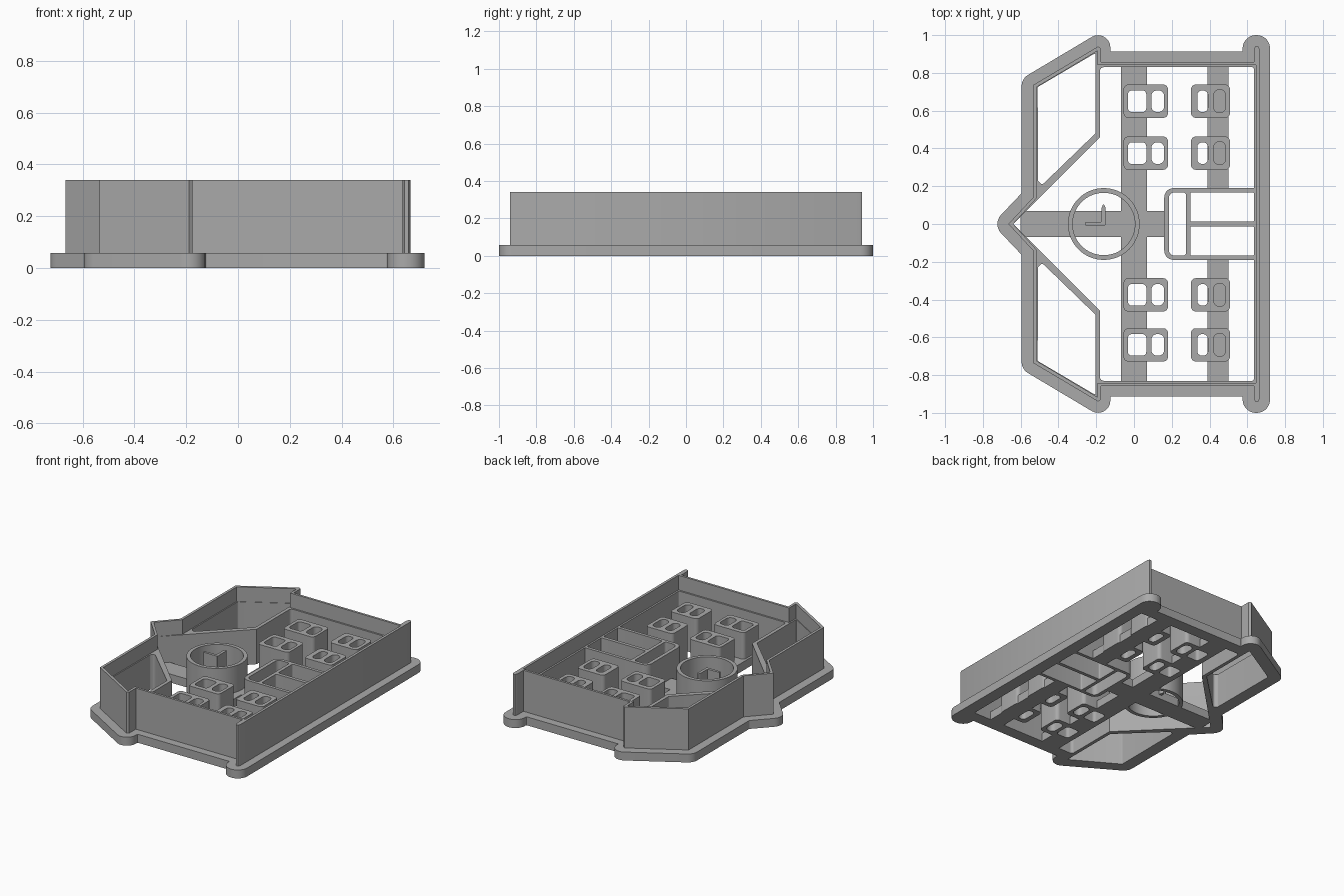
import bpy, bmesh, math
from mathutils import Vector

if "Cube" in bpy.data.objects:
    bpy.data.objects.remove(bpy.data.objects["Cube"])

grey = bpy.data.materials.new("grey plastic")
grey.diffuse_color = (0.4, 0.4, 0.4, 1)
grey.use_nodes = True
grey.node_tree.nodes["Principled BSDF"].inputs["Base Color"].default_value = grey.diffuse_color

BASE, STAMP, TOP = 0.058, 0.24, 0.34


def fillet(points, steps=7):
    """Closed outline from (x, y, radius) corners."""
    out, n = [], len(points)
    for i, (x, y, r) in enumerate(points):
        p = Vector((x, y))
        if r == 0:
            out.append((x, y))
            continue
        a = (Vector(points[i - 1][:2]) - p).normalized()
        b = (Vector(points[(i + 1) % n][:2]) - p).normalized()
        half = a.angle(b) / 2
        c = p + (a + b).normalized() * r / math.sin(half)
        s = p + a * r / math.tan(half) - c
        e = p + b * r / math.tan(half) - c
        start = math.atan2(s.y, s.x)
        turn = math.atan2(s.x * e.y - s.y * e.x, s.dot(e))
        for k in range(steps + 1):
            t = start + turn * k / steps
            out.append((c.x + r * math.cos(t), c.y + r * math.sin(t)))
    return out


def mirror(points):
    """Complete an upper half outline with its copy below y = 0."""
    pts = [p if len(p) == 3 else (*p, 0) for p in points]
    return fillet(pts + [(x, -y, r) for x, y, r in reversed(pts) if y > 0])


def box(x0, x1, y0, y1, r=0.0):
    return fillet([(x0, y0, r), (x1, y0, r), (x1, y1, r), (x0, y1, r)])


def circle(x, y, r, n=64):
    return [(x + r * math.cos(2 * math.pi * i / n), y + r * math.sin(2 * math.pi * i / n)) for i in range(n)]


def slab(name, loops, z0, z1):
    """Extrude an outline; further loops are holes."""
    cu = bpy.data.curves.new(name, 'CURVE')
    cu.dimensions, cu.fill_mode = '2D', 'BOTH'
    cu.extrude = (z1 - z0) / 2
    for loop in loops:
        sp = cu.splines.new('POLY')
        sp.points.add(len(loop) - 1)
        for q, (x, y) in zip(sp.points, loop):
            q.co = (x, y, 0, 1)
        sp.use_cyclic_u = True
    ob = bpy.data.objects.new(name, cu)
    bpy.context.collection.objects.link(ob)
    bpy.ops.object.select_all(action='DESELECT')
    bpy.context.view_layer.objects.active = ob
    ob.select_set(True)
    bpy.ops.object.convert(target='MESH')
    ob = bpy.context.view_layer.objects.active
    bm = bmesh.new()
    bm.from_mesh(ob.data)
    bmesh.ops.remove_doubles(bm, verts=bm.verts, dist=0.0002)
    bmesh.ops.translate(bm, verts=bm.verts, vec=(0, 0, (z0 + z1) / 2))
    bmesh.ops.recalc_face_normals(bm, faces=bm.faces)
    bm.to_mesh(ob.data)
    bm.free()
    ob.data.materials.clear()
    ob.data.materials.append(grey)
    bpy.ops.object.shade_smooth_by_angle(angle=math.radians(30))
    return ob


# House outlines
flange = mirror([(-0.75, 0, 0.07), (-0.595, 0.163, 0.01), (-0.595, 0.769, 0.07),
                 (-0.125, 1.049, 0.065), (-0.125, 0.913, 0.005), (0.575, 0.913, 0.005),
                 (0.575, 1.0, 0.07), (0.72, 1.0, 0.07)])
wall_outer = mirror([(-0.665, 0), (-0.535, 0.14), (-0.535, 0.735), (-0.19, 0.94),
                     (-0.176, 0.93), (-0.176, 0.858), (0.635, 0.858), (0.635, 0.925, 0),
                     (0.642, 0.94), (0.658, 0.94), (0.665, 0.925)])
wall_inner = mirror([(-0.64, 0), (-0.517, 0.135), (-0.517, 0.724), (-0.194, 0.916),
                     (-0.194, 0.842), (0.647, 0.842)])
hall = mirror([(-0.64, 0), (-0.18, 0.46), (-0.18, 0.83, 0.02), (0.635, 0.83, 0.01)])
roof = [(-0.51, 0.725, 0.01), (-0.204, 0.905, 0.005), (-0.204, 0.48, 0.01), (-0.488, 0.205, 0.015),
        (-0.508, 0.23, 0.01)]
roof_holes = [fillet([(x, s * y, r) for x, y, r in roof]) for s in (1, -1)]

slab("base_flange", [flange, hall] + roof_holes, 0, BASE)
slab("stamp_outline", [wall_outer, hall] + roof_holes, BASE, STAMP)
slab("cutting_wall", [wall_outer, wall_inner], STAMP, TOP)

# Windows: four rows, two columns, two panes each
rows = (0.65, 0.375, -0.375, -0.64)
big_panes = [box(-0.032, 0.065, y - 0.057, y + 0.057, 0.02) for y in rows]
for i, y in enumerate(rows):
    slab(f"front_window_{i + 1}", [box(-0.055, 0.18, y - 0.088, y + 0.088, 0.025), big_panes[i],
                                   box(0.092, 0.16, y - 0.057, y + 0.057, 0.03)], 0, STAMP)
    slab(f"back_window_{i + 1}", [box(0.302, 0.508, y - 0.088, y + 0.088, 0.025),
                                  box(0.335, 0.391, y - 0.057, y + 0.057, 0.025),
                                  box(0.422, 0.485, y - 0.061, y + 0.061, 0.03)], 0, STAMP)

# Clock ring and hands
slab("clock_ring", [circle(-0.16, 0, 0.19), circle(-0.16, 0, 0.165)], 0, STAMP)
slab("clock_hands", [fillet([(-0.26, -0.007, 0.005), (-0.152, -0.007, 0.004), (-0.152, 0.09, 0),
                             (-0.162, 0.107, 0.004), (-0.172, 0.085, 0), (-0.172, 0.012, 0.004),
                             (-0.26, 0.009, 0.005)])], BASE / 2, STAMP)

# Double door with a panel above it
slab("door_frame", [fillet([(0.16, -0.19, 0.05), (0.64, -0.19, 0), (0.64, 0.19, 0), (0.16, 0.19, 0.05)]),
                    fillet([(0.185, -0.168, 0.03), (0.275, -0.168, 0.015), (0.275, 0.168, 0.015),
                            (0.185, 0.168, 0.03)]),
                    box(0.298, 0.636, 0.012, 0.168, 0.01), box(0.298, 0.636, -0.168, -0.012, 0.01)], 0, STAMP)

# Flat braces joining the inner parts
slab("long_brace", [box(-0.07, 0.07, -0.835, 0.835)] + big_panes, 0, BASE)
for name, x0, x1, y0, y1 in (("roof_brace", -0.6, -0.07, -0.07, 0.07), ("door_brace", 0.07, 0.17, -0.07, 0.07),
                             ("left_brace", 0.39, 0.5, 0.18, 0.835), ("right_brace", 0.39, 0.5, -0.835, -0.18)):
    slab(name, [box(x0, x1, y0, y1)], 0, BASE)
